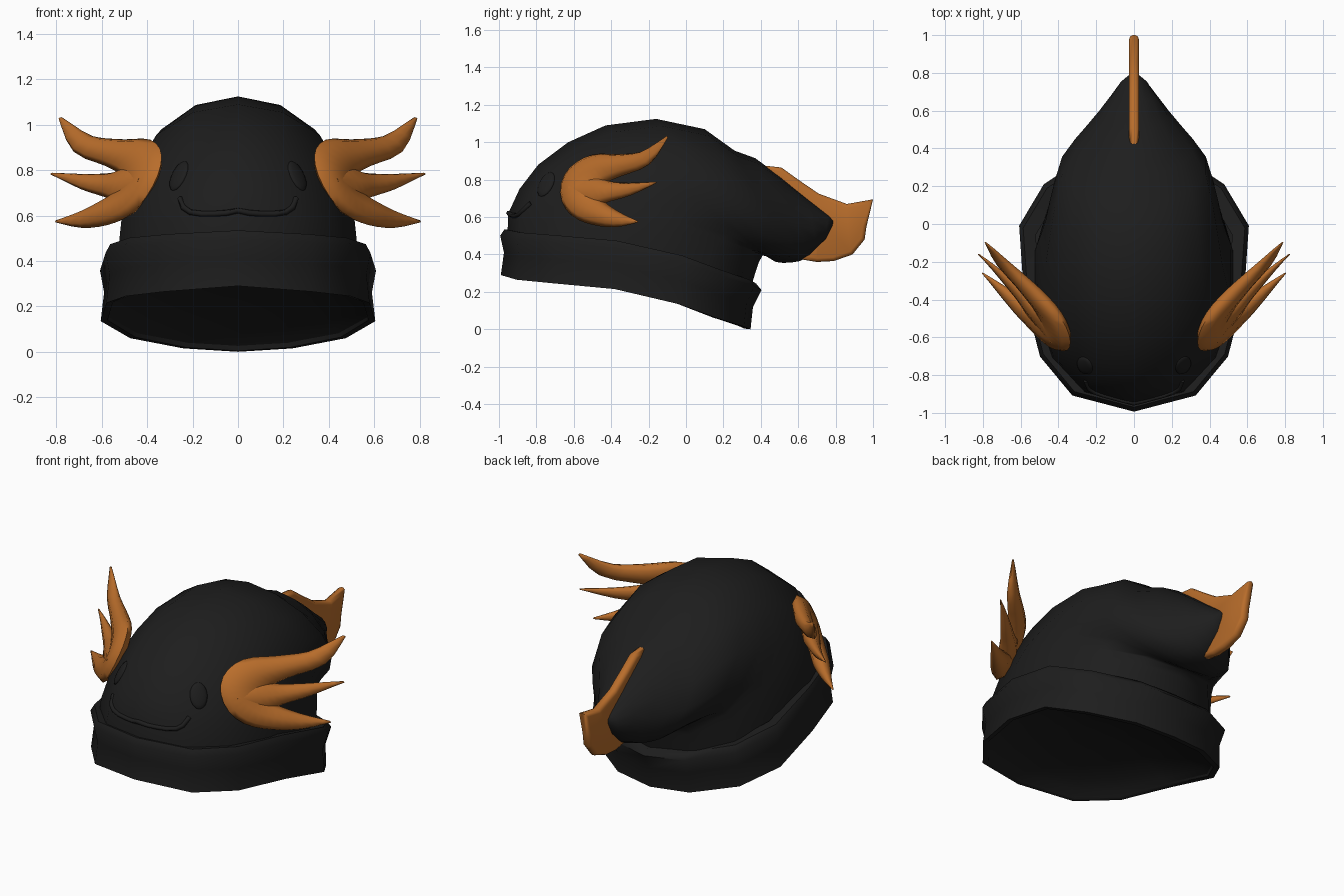
import bpy, bmesh, math
from mathutils import Vector
from mathutils.bvhtree import BVHTree

if "Cube" in bpy.data.objects:
    bpy.data.objects.remove(bpy.data.objects["Cube"])


def material(name, rgb):
    m = bpy.data.materials.new(name)
    m.diffuse_color = (*rgb, 1)
    m.use_nodes = True
    m.node_tree.nodes["Principled BSDF"].inputs["Base Color"].default_value = m.diffuse_color
    return m


BLACK = material("charcoal knit", (0.0125, 0.0125, 0.0125))
ORANGE = material("orange felt", (0.48, 0.152, 0.024))


def finish(name, bm, mat, angle=50):
    bmesh.ops.recalc_face_normals(bm, faces=bm.faces)
    me = bpy.data.meshes.new(name)
    bm.to_mesh(me)
    bm.free()
    ob = bpy.data.objects.new(name, me)
    bpy.context.collection.objects.link(ob)
    me.materials.append(mat)
    bpy.ops.object.select_all(action='DESELECT')
    ob.select_set(True)
    bpy.context.view_layer.objects.active = ob
    bpy.ops.object.shade_smooth_by_angle(angle=math.radians(angle))
    return ob


def loft(bm, rings, cap_start=False, cap_end=False, cyclic=False):
    rows = [[bm.verts.new(p) for p in r] for r in rings]
    pairs = list(zip(rows, rows[1:])) + ([(rows[-1], rows[0])] if cyclic else [])
    for a, b in pairs:
        n = len(a)
        for i in range(n):
            j = (i + 1) % n
            bm.faces.new((a[i], a[j], b[j], b[i]))
    if cap_start:
        bm.faces.new(rows[0])
    if cap_end:
        bm.faces.new(rows[-1])


# Hat body: tilted rings given by front (y, z), back (y, z), half width
SEG = 14
body_rings = [
    (-0.955, 0.50, 0.34, 0.20, 0.54), (-0.95, 0.62, 0.37, 0.30, 0.535),
    (-0.89, 0.75, 0.39, 0.36, 0.525), (-0.79, 0.88, 0.41, 0.395, 0.505),
    (-0.63, 1.00, 0.43, 0.39, 0.48), (-0.43, 1.09, 0.455, 0.375, 0.46),
    (-0.16, 1.125, 0.48, 0.36, 0.43), (0.10, 1.07, 0.52, 0.355, 0.39),
    (0.26, 0.955, 0.57, 0.358, 0.32), (0.37, 0.915, 0.61, 0.365, 0.26),
    (0.50, 0.82, 0.66, 0.39, 0.19), (0.65, 0.70, 0.70, 0.43, 0.125),
    (0.76, 0.615, 0.745, 0.475, 0.07), (0.79, 0.59, 0.78, 0.54, 0.03)]


def body_ring(k, fy, fz, by, bz, w):
    pts = []
    for i in range(SEG):
        t = 2 * math.pi * i / SEG
        s, c = math.sin(t), math.cos(t)
        power = min(1.0, (0.85 if c > 0 else 0.7) + 0.08 * k)
        x = math.copysign(abs(s) ** power, s) * w if i not in (0, SEG // 2) else 0
        pts.append((x, (fy + by) / 2 + (fy - by) / 2 * c,
                    (fz + bz) / 2 + (fz - bz) / 2 * c))
    return pts


bm = bmesh.new()
loft(bm, [body_ring(k, *r) for k, r in enumerate(body_rings)], cap_end=True)
bm.normal_update()
surface = BVHTree.FromBMesh(bm)
finish("hat_body", bm, BLACK, 80)

# Folded brim: one half outline, mirrored, swept through a closed section
brim_half = [(0, -0.99, 0.29), (0.325, -0.905, 0.265), (0.495, -0.70, 0.245),
             (0.58, -0.38, 0.215), (0.605, -0.04, 0.135), (0.475, 0.165, 0.06),
             (0.24, 0.31, 0.015), (0, 0.345, 0.0)]
brim_outline = brim_half + [(-x, y, z) for x, y, z in brim_half[-2:0:-1]]


def brim_ring(scale, height, back, flatten=False):
    pts = []
    for x, y, z in brim_outline:
        f = max(0, (y + 0.5) / 0.85)
        zz = 0.18 + (z - 0.18) * scale if flatten else z
        h = height * (1 if flatten else 1 + 0.1 * abs(x))
        pts.append((x * scale, -0.32 + (y + 0.32) * scale + back * f, zz + h))
    return pts


bm = bmesh.new()
loft(bm, [brim_ring(*s) for s in [
    (1.0, 0.0, 0), (0.975, 0.12, 0.03), (1.005, 0.21, 0.055), (0.97, 0.245, 0.05),
    (0.86, 0.235, 0.04), (0.88, 0.10, 0.02), (0.95, 0.004, 0)]], cyclic=True)
finish("brim", bm, BLACK, 60)

# Lining: shallow dome closing the opening from inside
bm = bmesh.new()
loft(bm, [brim_ring(s, h, 0, True) for s, h in [
    (0.965, 0.004), (0.90, 0.035), (0.80, 0.07), (0.60, 0.11), (0.35, 0.135),
    (0.10, 0.145)]], cap_end=True)
finish("lining", bm, BLACK, 80)


# Gills: spines (y, z, half width) on a curved sheet
def gill_point(y, z):
    d = y + 0.37
    return Vector((0.52 + d + 0.8 * d * d - 0.5 * (z - 0.9), y, z))


def smooth(path, steps=3):
    out = []
    for i in range(len(path) - 1):
        p0, p1, p2, p3 = (Vector(path[min(max(i + k, 0), len(path) - 1)])
                          for k in (-1, 0, 1, 2))
        for s in range(steps):
            t = s / steps
            out.append(0.5 * (2 * p1 + (p2 - p0) * t + (2 * p0 - 5 * p1 + 4 * p2 - p3) * t * t
                              + (3 * p1 - p0 - 3 * p2 + p3) * t ** 3))
    return out + [Vector(path[-1])]


# One C-shaped piece holds the upper and lower fingers, one the middle finger
spines = [
    [(-0.10, 1.03, 0.005), (-0.22, 0.915, 0.04), (-0.36, 0.877, 0.06),
     (-0.47, 0.855, 0.085), (-0.55, 0.80, 0.097), (-0.575, 0.735, 0.098),
     (-0.545, 0.672, 0.092), (-0.47, 0.622, 0.07), (-0.37, 0.588, 0.043),
     (-0.26, 0.575, 0.005)],
    [(-0.60, 0.745, 0.06), (-0.50, 0.742, 0.09), (-0.41, 0.738, 0.055),
     (-0.30, 0.75, 0.034), (-0.16, 0.785, 0.004)]]
sheet_normal = Vector((1, -1, 0.45)).normalized()
for side, label in ((1, "right"), (-1, "left")):
    bm = bmesh.new()
    for spine in spines:
        path = smooth(spine)
        rings = []
        for i, (y, z, w) in enumerate(path):
            w = max(w, 0.004)
            a, b = path[max(i - 1, 0)], path[min(i + 1, len(path) - 1)]
            tan = Vector((b[0] - a[0], b[1] - a[1])).normalized()
            ring = []
            for k in range(8):
                t = 2 * math.pi * k / 8
                off = w * math.cos(t)
                p = gill_point(y - tan.y * off, z + tan.x * off)
                p += sheet_normal * min(0.047, w * 0.75) * math.sin(t)
                ring.append((p.x * side, p.y, p.z))
            rings.append(ring)
        loft(bm, rings, True, True)
    finish(label + "_gill", bm, ORANGE, 80)

# Tail fin: flat outline with rounded rim
fin = [(0.42, 0.875), (0.51, 0.865), (0.60, 0.80), (0.71, 0.725), (0.86, 0.67),
       (1.0, 0.695), (0.965, 0.55), (0.955, 0.48), (0.89, 0.40), (0.79, 0.365),
       (0.70, 0.36), (0.61, 0.375), (0.67, 0.48), (0.68, 0.60), (0.50, 0.76)]
bm = bmesh.new()
face = bm.faces.new([bm.verts.new((-0.027, y, z)) for y, z in fin])
ext = bmesh.ops.extrude_face_region(bm, geom=[face])
bmesh.ops.translate(bm, vec=(0.054, 0, 0),
                    verts=[v for v in ext["geom"] if isinstance(v, bmesh.types.BMVert)])
rim = [e for e in bm.edges if abs(e.verts[0].co.x - e.verts[1].co.x) < 1e-5]
bmesh.ops.bevel(bm, geom=rim, offset=0.02, segments=2, affect='EDGES', profile=0.5)
finish("tail_fin", bm, ORANGE, 50)


def on_body(x, z):
    loc, nor, _, _ = surface.ray_cast(Vector((x, -2, z)), Vector((0, 1, 0)))
    if nor.y > 0:
        nor = -nor
    return loc, nor


# Eyes: flattened ovals lying on the body
for side, label in ((1, "right"), (-1, "left")):
    loc, nor = on_body(0.26 * side, 0.775)
    up = Vector((0.1 * side, 0, 1))
    up = (up - nor * up.dot(nor)).normalized()
    across = up.cross(nor)
    bm = bmesh.new()
    bmesh.ops.create_uvsphere(bm, u_segments=16, v_segments=8, radius=1)
    for v in bm.verts:
        c = v.co.copy()
        v.co = loc + across * c.x * 0.05 + up * c.y * 0.075 + nor * c.z * 0.016
    finish(label + "_eye", bm, BLACK, 80)

# Mouth: a thin cord following the face
half = [(0.0, 0.622), (0.05, 0.612), (0.10, 0.608), (0.16, 0.608), (0.21, 0.615),
        (0.24, 0.635), (0.255, 0.675)]
line = [(-x, z) for x, z in half[:0:-1]] + half
bm = bmesh.new()
rings = []
for i, (x, z) in enumerate(line):
    loc, nor = on_body(x, z)
    a, b = line[max(i - 1, 0)], line[min(i + 1, len(line) - 1)]
    tan = on_body(*b)[0] - on_body(*a)[0]
    across = tan.cross(nor).normalized()
    rings.append([loc + across * 0.013 * math.cos(k * math.pi / 3)
                  + nor * 0.013 * math.sin(k * math.pi / 3) for k in range(6)])
loft(bm, rings, True, True)
finish("mouth", bm, BLACK, 70)
